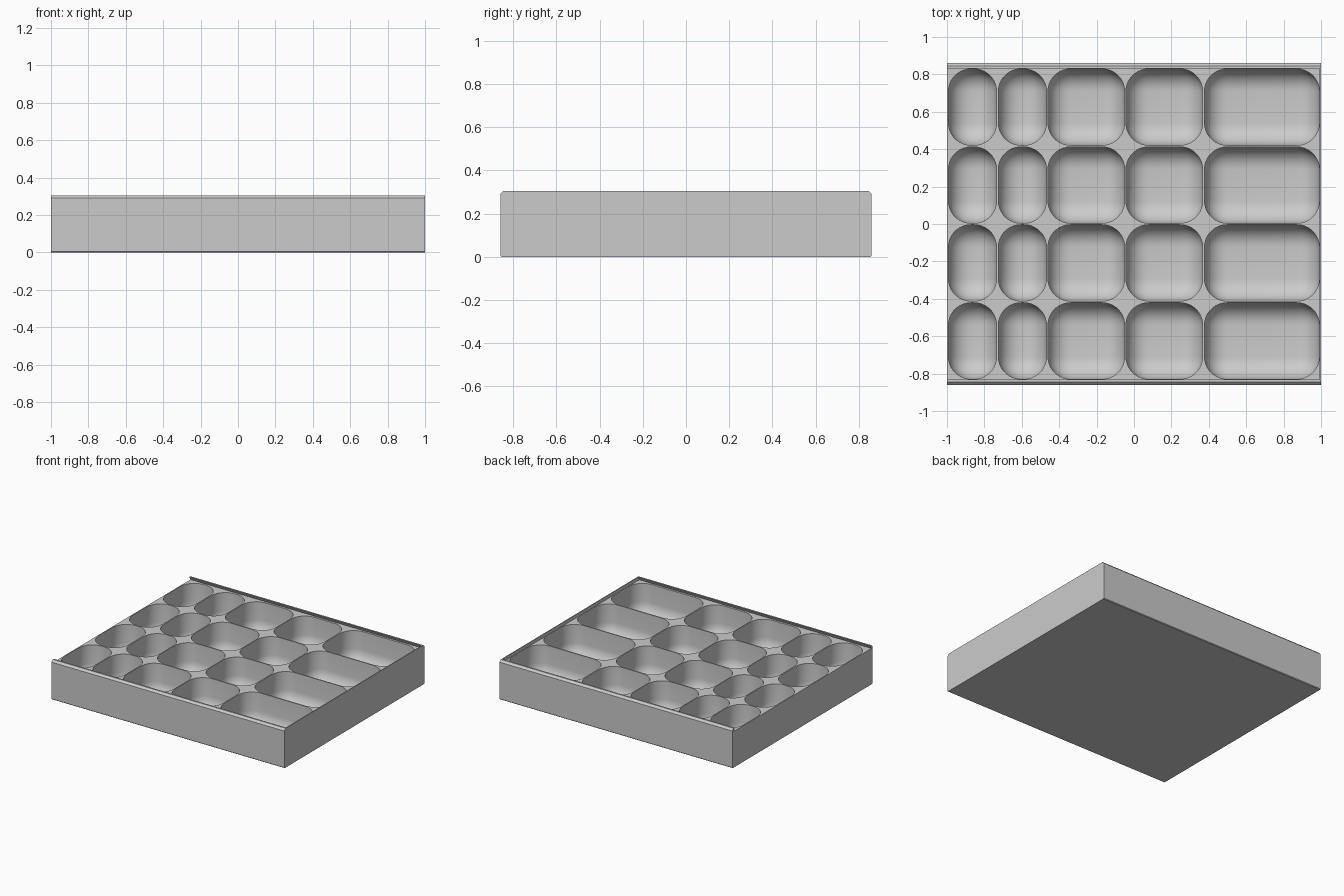
import bpy, bmesh, math
from mathutils import Matrix

cube = bpy.data.objects.get("Cube")
if cube:
    bpy.data.objects.remove(cube, do_unlink=True)

GREY = (0.6, 0.6, 0.6, 1.0)
grey = bpy.data.materials.new("light_grey")
grey.use_nodes = True
grey.diffuse_color = GREY
grey.node_tree.nodes["Principled BSDF"].inputs["Base Color"].default_value = GREY

HALF_Y, TOP, DECK, FLOOR = 0.86, 0.305, 0.28, 0.02
RADIUS = 0.12


def make_object(name, bm):
    bmesh.ops.recalc_face_normals(bm, faces=bm.faces)
    mesh = bpy.data.meshes.new(name)
    bm.to_mesh(mesh)
    bm.free()
    mesh.materials.append(grey)
    obj = bpy.data.objects.new(name, mesh)
    bpy.context.collection.objects.link(obj)
    return obj


def extruded(name, half_profile, x0, x1):
    """Mirror a (y, z) half profile and sweep it along x."""
    outline = half_profile + [(-y, z) for y, z in reversed(half_profile)]
    bm = bmesh.new()
    face = bm.faces.new([bm.verts.new((x0, y, z)) for y, z in outline])
    swept = bmesh.ops.extrude_face_region(bm, geom=[face])["geom"]
    verts = [v for v in swept if isinstance(v, bmesh.types.BMVert)]
    bmesh.ops.translate(bm, verts=verts, vec=(x1 - x0, 0, 0))
    return make_object(name, bm)


def add_pocket(bm, x0, x1, y0, y1):
    """Box with rounded upright and bottom edges."""
    height = 0.4
    centre = ((x0 + x1) / 2, (y0 + y1) / 2, FLOOR + height / 2)
    size = Matrix.Diagonal((x1 - x0, y1 - y0, height, 1))
    verts = bmesh.ops.create_cube(bm, size=1, matrix=Matrix.Translation(centre) @ size)["verts"]
    edges = {e for v in verts for e in v.link_edges}
    rounded = [e for e in edges if min(v.co.z for v in e.verts) < FLOOR + 0.01]
    bmesh.ops.bevel(bm, geom=rounded, offset=RADIUS, offset_type='OFFSET',
                    segments=9, profile=0.5, affect='EDGES')


# Solid block with chamfered rails and a slightly eased base
tray = extruded("tray", [(HALF_Y - 0.005, 0), (HALF_Y, 0.005),
                         (HALF_Y, TOP - 0.015), (HALF_Y - 0.015, TOP)], -1, 1)

# Undercut lid channel, open at one end
channel = extruded("lid_channel_cutter", [(0.845, DECK), (0.832, TOP), (0.832, TOP + 0.1)],
                   -1.1, 0.993)

# Grid of compartments: five column widths, four equal rows
columns = [(-0.992, -0.735), (-0.725, -0.468), (-0.46, -0.05), (-0.043, 0.367), (0.377, 0.991)]
rows = [-0.625, -0.208, 0.208, 0.625]
bm = bmesh.new()
for x0, x1 in columns:
    for y in rows:
        add_pocket(bm, x0, x1, y - 0.204, y + 0.204)
pockets = make_object("compartment_cutter", bm)

# Cut the channel and compartments, then discard the cutters
for cutter in (channel, pockets):
    cutter.hide_render = True
    cut = tray.modifiers.new(cutter.name, 'BOOLEAN')
    cut.operation = 'DIFFERENCE'
    cut.solver = 'EXACT'
    cut.object = cutter

bpy.ops.object.select_all(action='DESELECT')
tray.select_set(True)
bpy.context.view_layer.objects.active = tray
for name in [m.name for m in tray.modifiers]:
    bpy.ops.object.modifier_apply(modifier=name)
for cutter in (channel, pockets):
    bpy.data.objects.remove(cutter, do_unlink=True)

tray.data.materials.clear()
tray.data.materials.append(grey)
for poly in tray.data.polygons:
    poly.material_index = 0
bpy.ops.object.shade_smooth_by_angle(angle=math.radians(30))
